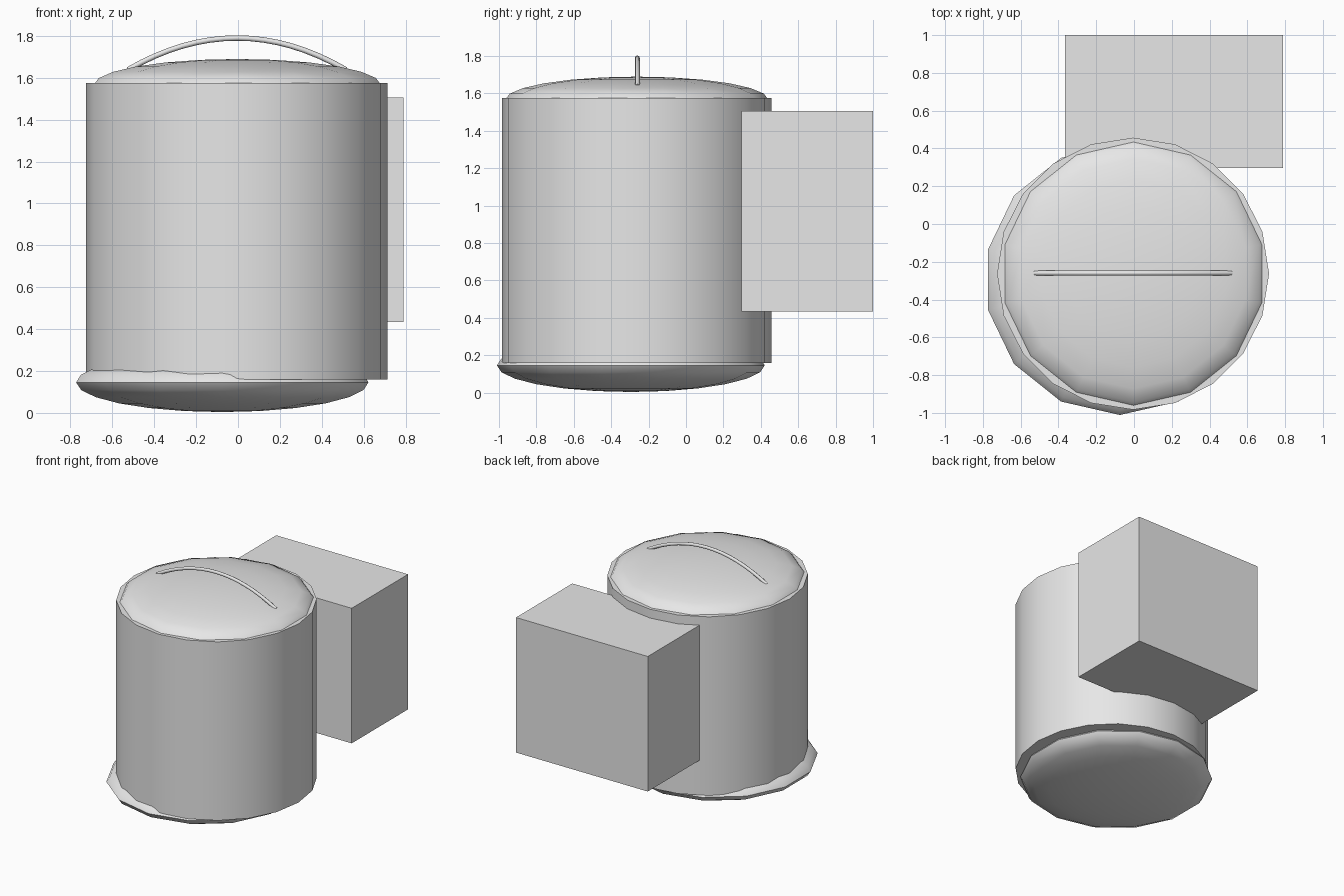
import bpy
import math

cube = bpy.data.objects.get("Cube")
if cube:
    bpy.data.objects.remove(cube, do_unlink=True)

# Single plain colour
grey = bpy.data.materials.new("light_grey")
grey.use_nodes = True
colour = (0.8, 0.8, 0.8, 1)
grey.diffuse_color = colour
grey.node_tree.nodes["Principled BSDF"].inputs["Base Color"].default_value = colour


def finish(name, smooth_angle=None):
    obj = bpy.context.object
    obj.name = name
    obj.data.materials.append(grey)
    if smooth_angle:
        bpy.ops.object.shade_smooth_by_angle(angle=math.radians(smooth_angle))
    return obj


def flat_dome(name, centre, radius, half_height):
    """Squashed fourteen-sided ball, half sunk into the body."""
    bpy.ops.mesh.primitive_uv_sphere_add(segments=14, ring_count=12, radius=1, location=centre)
    bpy.context.object.scale = (radius, radius, half_height)
    bpy.ops.object.transform_apply(location=False, rotation=False, scale=True)
    return finish(name, 60)


# Main drum
bottom, top = 0.16, 1.575
bpy.ops.mesh.primitive_cylinder_add(vertices=20, radius=0.72, depth=top - bottom,
                                    location=(-0.005, -0.263, (bottom + top) / 2))
finish("body", 35)

# Domed lid and slightly offset rounded base
flat_dome("lid", (-0.003, -0.263, 1.567), 0.703, 0.123)
flat_dome("base", (-0.075, -0.295, 0.146), 0.716, 0.142)

# Rear box
bpy.ops.mesh.primitive_cube_add(size=1, location=(0.212, 0.648, 0.97))
bpy.context.object.scale = (1.155, 0.705, 1.07)
bpy.ops.object.transform_apply(location=False, rotation=False, scale=True)
finish("rear_box")

# Thin arched handle
curve = bpy.data.curves.new("handle", "CURVE")
curve.dimensions = "3D"
curve.bevel_depth = 0.013
curve.bevel_resolution = 2
curve.use_fill_caps = True
steps = 16
path = curve.splines.new("POLY")
path.points.add(steps)
for i, point in enumerate(path.points):
    x = -0.52 + 1.04 * i / steps
    point.co = (x - 0.005, -0.26, 1.79 - 0.56 * x * x, 1)
handle = bpy.data.objects.new("handle", curve)
bpy.context.collection.objects.link(handle)
bpy.ops.object.select_all(action="DESELECT")
handle.select_set(True)
bpy.context.view_layer.objects.active = handle
bpy.ops.object.convert(target="MESH")
finish("handle", 50)
